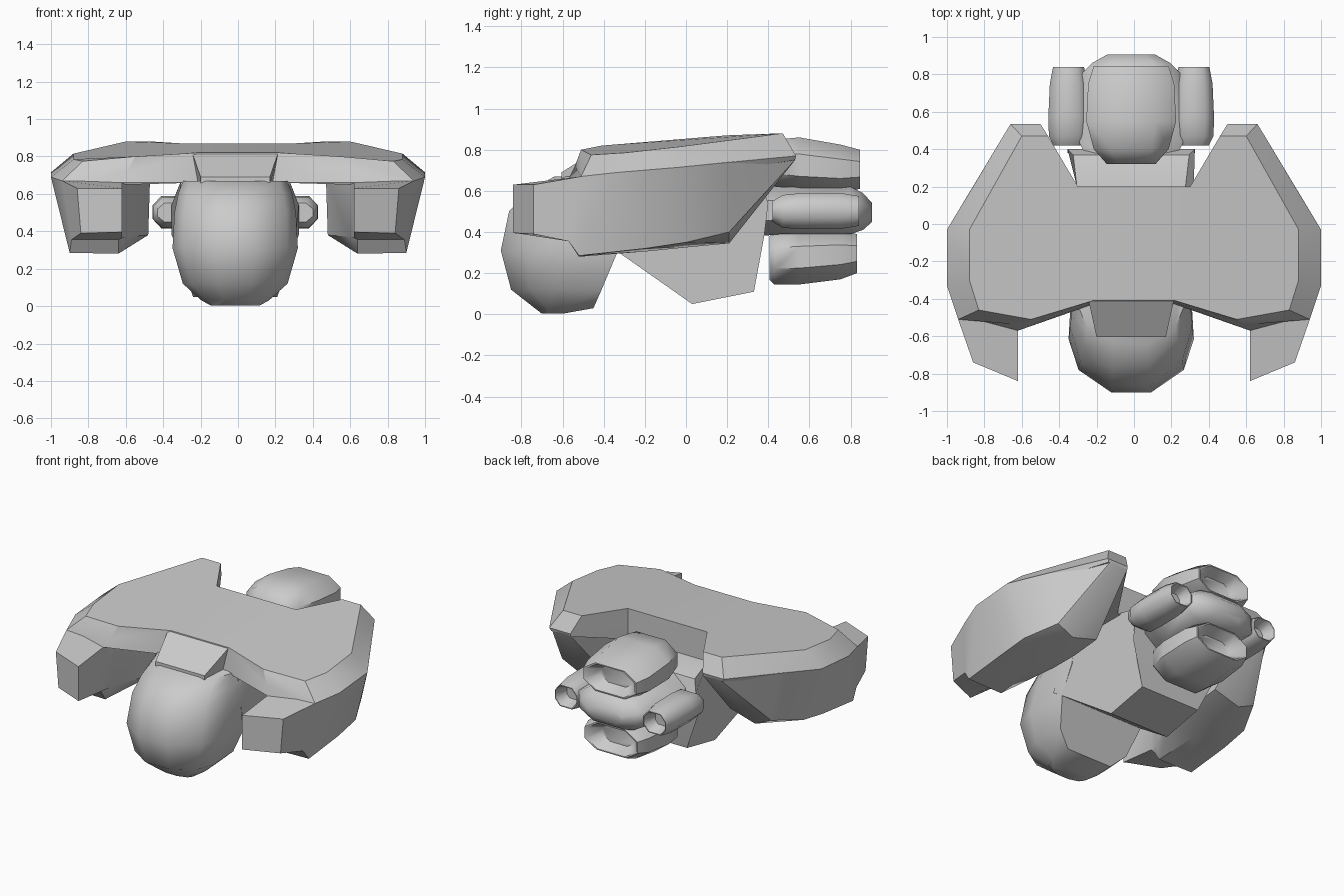
import bpy, bmesh, math


def loft(name, rings, closed=True, mirror=False, shift=0.0, angle=32):
    """Skin a list of equal-length point rings, cap both ends."""
    bm = bmesh.new()
    vr = [[bm.verts.new((p[0] + shift, p[1], p[2])) for p in r] for r in rings]
    n = len(rings[0])
    for a, b in zip(vr, vr[1:]):
        for i in range(n if closed else n - 1):
            j = (i + 1) % n
            bm.faces.new((a[i], a[j], b[j], b[i]))
    bm.faces.new(vr[0][::-1])
    bm.faces.new(vr[-1])
    bmesh.ops.recalc_face_normals(bm, faces=bm.faces)
    me = bpy.data.meshes.new(name)
    bm.to_mesh(me)
    bm.free()
    ob = bpy.data.objects.new(name, me)
    bpy.context.collection.objects.link(ob)
    bpy.ops.object.select_all(action='DESELECT')
    ob.select_set(True)
    bpy.context.view_layer.objects.active = ob
    bpy.ops.object.shade_smooth_by_angle(angle=math.radians(angle))
    if mirror:
        m = ob.modifiers.new("mirror", 'MIRROR')
        m.use_clip = True
    return ob


def octagon(y, cx, rx, z0, z1):
    """Chamfered rectangle across the y axis."""
    cz, rz = (z0 + z1) / 2, (z1 - z0) / 2
    pts = [(1, -.4), (1, .4), (.55, 1), (-.55, 1), (-1, .4), (-1, -.4), (-.55, -1), (.55, -1)]
    return [(cx + rx * u, y, cz + rz * v) for u, v in pts]


def engine(name, cx, stations, nozzle=True):
    """Octagonal engine pod with a hollow rear end."""
    st = list(stations)
    if nozzle:
        y, rx, a, b = st[-1]
        d = (b - a) * .04
        st += [(y, rx * .94, a + d, b - d), (y - .08, rx * .6, a + 5 * d, b - 5 * d)]
    return loft(name, [octagon(y, cx, rx, a, b) for y, rx, a, b in st], shift=SHIFT, angle=50)


SHIFT = -.015

# Wing shell: top outline, shoulder outline, underside outline (half, mirrored)
top = [(0, -.41, .82), (.22, -.41, .82), (.55, -.51, .80), (.83, -.46, .775), (.88, -.3, .785),
       (.88, -.03, .815), (.6, .47, .88), (.46, .47, .88), (.3, .2, .87), (0, .2, .87)]
shoulder = [(0, -.42, .74), (.22, -.42, .74), (.59, -.54, .72), (.94, -.51, .67), (1, -.33, .69),
            (1, -.03, .715), (.66, .535, .77), (.5, .535, .77), (.3, .2, .77), (0, .2, .77)]
under = [(0, -.42, .65), (.22, -.43, .66), (.62, -.57, .66), (.92, -.51, .64), (.97, -.33, .62),
         (.97, -.03, .66), (.65, .53, .75), (.5, .53, .75), (.3, .2, .66), (0, .2, .66)]
loft("wing_shell", [top, shoulder, under], closed=False, mirror=True)

# Sloping lip over the head
loft("front_lip", [
    [(-.23, -.4, .82), (.23, -.4, .82), (.2, -.4, .65), (-.2, -.4, .65)],
    [(-.185, -.605, .69), (.185, -.605, .69), (.185, -.605, .645), (-.185, -.605, .645)]], shift=SHIFT)

# Side pods under the wings: outer top, outer bottom, keel, inner bottom, inner top
loft("side_pod", [
    [(.86, -.74, .63), (.84, -.74, .39), (.64, -.83, .395), (.62, -.84, .395), (.62, -.84, .63)],
    [(.94, -.51, .67), (.89, -.57, .355), (.64, -.57, .355), (.62, -.57, .365), (.62, -.57, .66)],
    [(1, -.33, .69), (.90, -.52, .285), (.64, -.52, .28), (.6, -.5, .37), (.6, -.48, .68)],
    [(1, -.2, .70), (.90, -.2, .32), (.65, -.2, .305), (.48, -.2, .38), (.47, -.2, .69)],
    [(1, -.03, .715), (.89, 0, .35), (.66, 0, .325), (.48, 0, .38), (.47, 0, .69)],
    [(.855, .21, .74), (.79, .21, .40), (.67, .21, .345), (.48, .21, .40), (.47, .21, .72)],
    [(.66, .535, .77), (.64, .53, .75), (.6, .53, .75), (.5, .53, .75), (.5, .535, .77)]], mirror=True)

# Head: stacked plan outlines (z, half width, front y, back y)
plan = [(.32, 0), (.84, .21), (1, .5), (.95, 1)]
rings = []
for z, w, yf, yb in [(.003, .13, -.7, -.6), (.03, .18, -.735, -.45), (.12, .28, -.85, -.41),
                     (.31, .335, -.9, -.33), (.5, .325, -.86, -.25), (.6, .305, -.76, -.25),
                     (.67, .28, -.64, -.25)]:
    right = [(w * u, yf + (yb - yf) * v, z) for u, v in plan]
    rings.append(right + [(-x, y, zz) for x, y, zz in reversed(right)])
loft("head", rings, shift=SHIFT, angle=38)

# Belly hull: side profile with a half width at every point (y, z, half width)
hull = [(-.4, .35, .33), (-.34, .31, .32), (.03, .05, .225), (.33, .11, .225), (.38, .38, .34),
        (.40, .54, .34), (.37, .62, .31), (.2, .67, .29), (-.4, .67, .29)]
loft("belly_hull", [[(s * w, y, z) for y, z, w in hull] for s in (-1, 1)], shift=SHIFT, angle=20)

# Engine cluster: (y, half width, bottom z, top z)
engine("engine_core", 0, [(.36, .24, .38, .63), (.46, .29, .39, .62), (.8, .27, .39, .62),
                          (.86, .21, .41, .59), (.905, .13, .45, .54)], nozzle=False)
engine("top_engine", 0, [(.32, .13, .67, .77), (.4, .2, .62, .845), (.55, .24, .59, .86),
                         (.75, .23, .59, .825), (.845, .2, .61, .80)])
engine("bottom_engine", 0, [(.405, .2, .17, .38), (.43, .22, .145, .40), (.55, .24, .145, .41),
                            (.75, .23, .17, .41), (.83, .2, .20, .39)])
for side, label in ((1, "right"), (-1, "left")):
    engine(label + "_engine", side * .335,
           [(.42, .08, .45, .55), (.47, .105, .42, .58), (.57, .108, .415, .59),
            (.75, .1, .415, .59), (.84, .083, .43, .575)])
